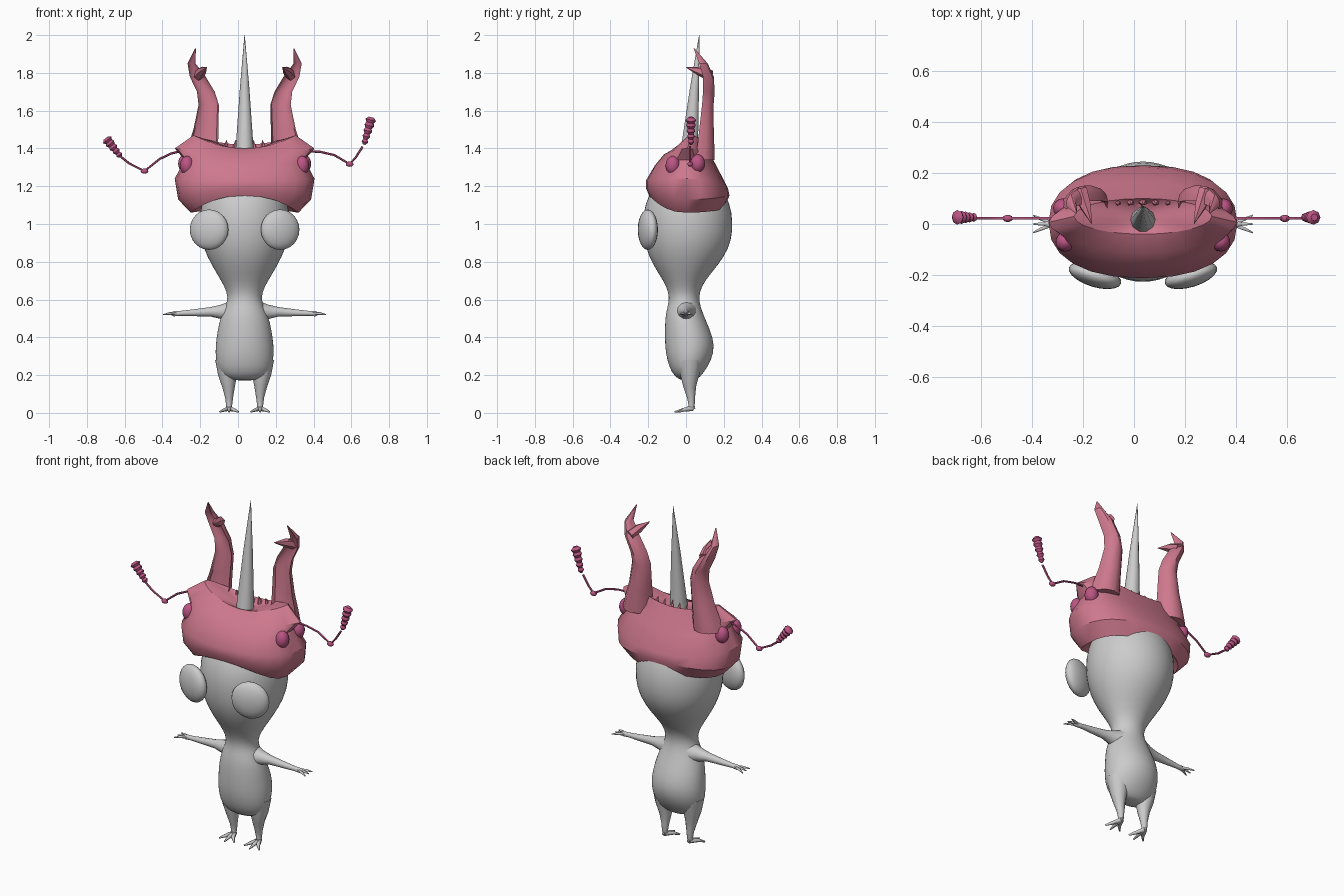
import bpy, bmesh, math
from mathutils import Vector, Matrix

if "Cube" in bpy.data.objects:
    bpy.data.objects.remove(bpy.data.objects["Cube"])

CX = 0.035  # symmetry plane of the figure


def material(name, rgb):
    m = bpy.data.materials.new(name)
    m.use_nodes = True
    m.diffuse_color = (*rgb, 1)
    m.node_tree.nodes["Principled BSDF"].inputs["Base Color"].default_value = (*rgb, 1)
    return m


GREY = material("pale grey", (0.6, 0.6, 0.6))
PINK = material("dusty pink", (0.62, 0.19, 0.27))
MAGENTA = material("magenta", (0.5, 0.09, 0.23))


def finish(name, bm, mat, angle=40, subdiv=0):
    bmesh.ops.recalc_face_normals(bm, faces=bm.faces)
    mesh = bpy.data.meshes.new(name)
    bm.to_mesh(mesh)
    bm.free()
    mesh.materials.append(mat)
    ob = bpy.data.objects.new(name, mesh)
    bpy.context.collection.objects.link(ob)
    bpy.ops.object.select_all(action="DESELECT")
    ob.select_set(True)
    bpy.context.view_layer.objects.active = ob
    bpy.ops.object.shade_smooth_by_angle(angle=math.radians(angle))
    if subdiv:
        mod = ob.modifiers.new("smooth", "SUBSURF")
        mod.levels = mod.render_levels = subdiv
    return ob


def loft(name, rings, mat, caps=(True, True), **kw):
    """Skin closed rings of points; x is measured from the symmetry plane."""
    bm = bmesh.new()
    rows = [[bm.verts.new((p[0] + CX, p[1], p[2])) for p in r] for r in rings]
    n = len(rows[0])
    for a, b in zip(rows, rows[1:]):
        for i in range(n):
            j = (i + 1) % n
            bm.faces.new((a[i], a[j], b[j], b[i]))
    for row, wanted in zip((rows[0], rows[-1]), caps):
        if wanted:
            bm.faces.new(row)
    return finish(name, bm, mat, **kw)


def tube(name, path, mat, n=8, **kw):
    """Round tube along (x, y, z, radius) points."""
    pts = [Vector(p[:3]) for p in path]
    span = (pts[-1] - pts[0]).normalized()
    ref = Vector((1, 0, 0)) if abs(span.y) > 0.7 else Vector((0, 1, 0))
    rings = []
    for i, p in enumerate(pts):
        t = pts[min(i + 1, len(pts) - 1)] - pts[max(i - 1, 0)]
        u = t.cross(ref).normalized()
        v = u.cross(t).normalized()
        r = max(path[i][3], 0.001)
        angles = [math.tau * k / n for k in range(n)]
        rings.append([p + r * (math.cos(a) * u + math.sin(a) * v) for a in angles])
    return loft(name, rings, mat, **kw)


def ball(name, centre, size, mat, turn=0):
    bm = bmesh.new()
    m = Matrix.Translation((centre[0] + CX, centre[1], centre[2])) @ Matrix.Rotation(turn, 4, "Z") @ Matrix.Diagonal((*size, 1))
    bmesh.ops.create_uvsphere(bm, u_segments=20, v_segments=12, radius=1, matrix=m)
    return finish(name, bm, mat, angle=60)


def oval(w, yf, yb, zf, zs, zb, power=2.0, n=24):
    """Squarish oval with separate front, side and back heights."""
    pts = []
    for k in range(n):
        a = math.tau * k / n
        s, c = math.sin(a), math.cos(a)
        x = math.copysign(abs(s) ** (2 / power), s) * w
        f = abs(c) ** (2 / power)
        y0 = (yf + yb) / 2
        y = y0 + f * ((yf if c > 0 else yb) - y0)
        z = zs * s * s + (zf if c > 0 else zb) * c * c
        pts.append((x, y, z))
    return pts


# Head and torso in one smooth skin: z, half width, front y, back y
profile = [(0.17, 0.06, -0.02, 0.05), (0.19, 0.115, -0.06, 0.075), (0.24, 0.148, -0.09, 0.115),
           (0.32, 0.158, -0.11, 0.152), (0.40, 0.15, -0.113, 0.145), (0.48, 0.136, -0.112, 0.11),
           (0.54, 0.115, -0.105, 0.085), (0.59, 0.09, -0.09, 0.07), (0.64, 0.093, -0.093, 0.072),
           (0.70, 0.125, -0.12, 0.10), (0.78, 0.175, -0.175, 0.17), (0.87, 0.22, -0.215, 0.23),
           (0.96, 0.24, -0.23, 0.25), (1.06, 0.24, -0.23, 0.247), (1.16, 0.22, -0.2, 0.215),
           (1.25, 0.16, -0.13, 0.15), (1.3, 0.06, -0.05, 0.06)]
loft("head_and_torso", [oval(w, f, b, z, z, z) for z, w, f, b in profile], GREY, angle=180, subdiv=1)

# Spike rising out of the top of the head
tube("head_spike", [(0, 0.012, 1.34, 0.052), (0, 0.02, 1.42, 0.046), (0, 0.045, 1.72, 0.025), (0, 0.07, 2.0, 0)],
     GREY, n=10)

# Helmet shell: half width, front y, back y, front z, side z, back z, squareness
shell = [(0.22, -0.18, 0.19, 1.18, 1.12, 1.14, 2.1), (0.285, -0.195, 0.2, 1.15, 1.06, 1.08, 2.3),
         (0.352, -0.212, 0.23, 1.19, 1.13, 1.15, 2.4), (0.37, -0.212, 0.222, 1.23, 1.24, 1.19, 2.3),
         (0.318, -0.165, 0.165, 1.31, 1.34, 1.3, 2.3), (0.37, -0.115, 0.128, 1.37, 1.40, 1.37, 1.7),
         (0.27, -0.04, 0.1, 1.4, 1.47, 1.42, 2), (0.12, -0.02, 0.08, 1.39, 1.42, 1.39, 2),
         (0.03, 0, 0.04, 1.38, 1.38, 1.38, 2)]
loft("helmet", [oval(*r) for r in shell], PINK, angle=35)

# Small teeth along the rear rim of the helmet
for k in range(5):
    x = -0.1 + 0.05 * k
    tube(f"rim_tooth_{k}", [(x, 0.09, 1.39, 0.02), (x * 0.95, 0.075, 1.445, 0)], PINK, n=5)


def crescent(side, x, z, w, yf, yb):
    """Scooped section: arched at the back, hollow at the front."""
    pts = []
    for k in range(7):
        a = math.pi * k / 6
        pts.append((side * (x + w * math.cos(a)), yf + (yb - yf) * math.sin(a), z))
    for k in range(1, 6):
        a = math.pi * (1 - k / 6)
        pts.append((side * (x + w * math.cos(a)), yf + (yb - yf) * 0.45 * math.sin(a), z))
    return pts


# Pincers: x, z, half width, front y, back y
pincer = [(0.23, 1.34, 0.095, 0.04, 0.15), (0.22, 1.41, 0.08, 0.06, 0.15), (0.205, 1.5, 0.066, 0.07, 0.147),
          (0.19, 1.63, 0.054, 0.085, 0.146), (0.205, 1.7, 0.047, 0.09, 0.152), (0.248, 1.78, 0.042, 0.09, 0.147),
          (0.281, 1.85, 0.021, 0.07, 0.115), (0.26, 1.93, 0.002, 0.04, 0.045)]

for side, tag in ((1, "left"), (-1, "right")):
    s = side
    loft(f"{tag}_pincer", [crescent(s, *r) for r in pincer], PINK, angle=35)
    tube(f"{tag}_pincer_tooth", [(s * 0.245, 0.13, 1.785, 0.03), (s * 0.225, 0.07, 1.81, 0.024),
                                 (s * 0.2, 0, 1.83, 0)], PINK, n=6)

    # Large flattened eyes and the four small helmet beads
    ball(f"{tag}_eye", (s * 0.188, -0.202, 0.97), (0.107, 0.045, 0.107), GREY, s * 0.3)
    ball(f"{tag}_front_bead", (s * 0.305, -0.07, 1.31), (0.037, 0.038, 0.05), MAGENTA)
    ball(f"{tag}_rear_bead", (s * 0.315, 0.062, 1.32), (0.037, 0.038, 0.048), MAGENTA)

    # Arm with three fingers
    tube(f"{tag}_arm", [(s * 0.07, 0, 0.535, 0.06), (s * 0.125, 0, 0.535, 0.038), (s * 0.18, 0, 0.535, 0.025),
                        (s * 0.27, 0, 0.53, 0.018), (s * 0.34, 0, 0.527, 0.013), (s * 0.375, 0, 0.525, 0.014),
                        (s * 0.39, 0, 0.525, 0.006)], GREY, n=12, angle=60)
    for k in (-1, 0, 1):
        tube(f"{tag}_finger_{k + 2}", [(s * 0.36, 0.004 * k, 0.526, 0.009), (s * 0.4, 0.02 * k, 0.526, 0.007),
                                       (s * 0.43, 0.034 * k, 0.52, 0.003)], GREY, n=6, angle=60)

    # Leg with three front toes and a heel
    tube(f"{tag}_leg", [(s * 0.09, 0.02, 0.28, 0.066), (s * 0.09, 0.02, 0.2, 0.05), (s * 0.085, 0.02, 0.14, 0.034),
                        (s * 0.082, 0.027, 0.08, 0.021), (s * 0.082, 0.03, 0.04, 0.016),
                        (s * 0.082, 0.025, 0.018, 0.014)], GREY, n=12, angle=60)
    for k in (-1, 0, 1):
        x = s * 0.082
        tube(f"{tag}_toe_{k + 2}", [(x, 0.035, 0.024, 0.014), (x + 0.026 * k, -0.015, 0.016, 0.01),
                                    (x + 0.05 * k, -0.06 + 0.02 * abs(k), 0.005, 0.004)], GREY, n=6, angle=60)
    tube(f"{tag}_heel", [(x, 0.01, 0.022, 0.015), (x, 0.048, 0.03, 0.006)], GREY, n=6, angle=60)

# Antennae are posed differently: stalk points (x, z), then the club's two ends
antennae = {"left": ([(0.33, 1.385), (0.4, 1.382), (0.475, 1.365), (0.556, 1.317), (0.59, 1.355), (0.625, 1.41)],
                     (0.632, 1.42), (0.672, 1.565)),
            "right": ([(-0.33, 1.388), (-0.39, 1.373), (-0.45, 1.344), (-0.53, 1.28), (-0.61, 1.32), (-0.66, 1.36)],
                      (-0.655, 1.355), (-0.735, 1.455))}
for tag, (stalk, low, high) in antennae.items():
    tube(f"{tag}_antenna_stalk", [(x, 0.022, z, 0.006) for x, z in stalk], MAGENTA, n=6, angle=60)
    joint = stalk[3]
    ball(f"{tag}_antenna_joint", (joint[0], 0.022, joint[1]), (0.02, 0.014, 0.014), MAGENTA)
    club = []
    steps = 10
    for k in range(steps + 1):
        t = k / steps
        swell = 0.012 + 0.014 * t + (0.004 if k % 2 else -0.003)
        r = 0.006 if k == 0 else 0.014 if k == steps else swell
        club.append((low[0] + (high[0] - low[0]) * t, 0.026, low[1] + (high[1] - low[1]) * t, r))
    tube(f"{tag}_antenna_club", club, MAGENTA, n=8, angle=45)
